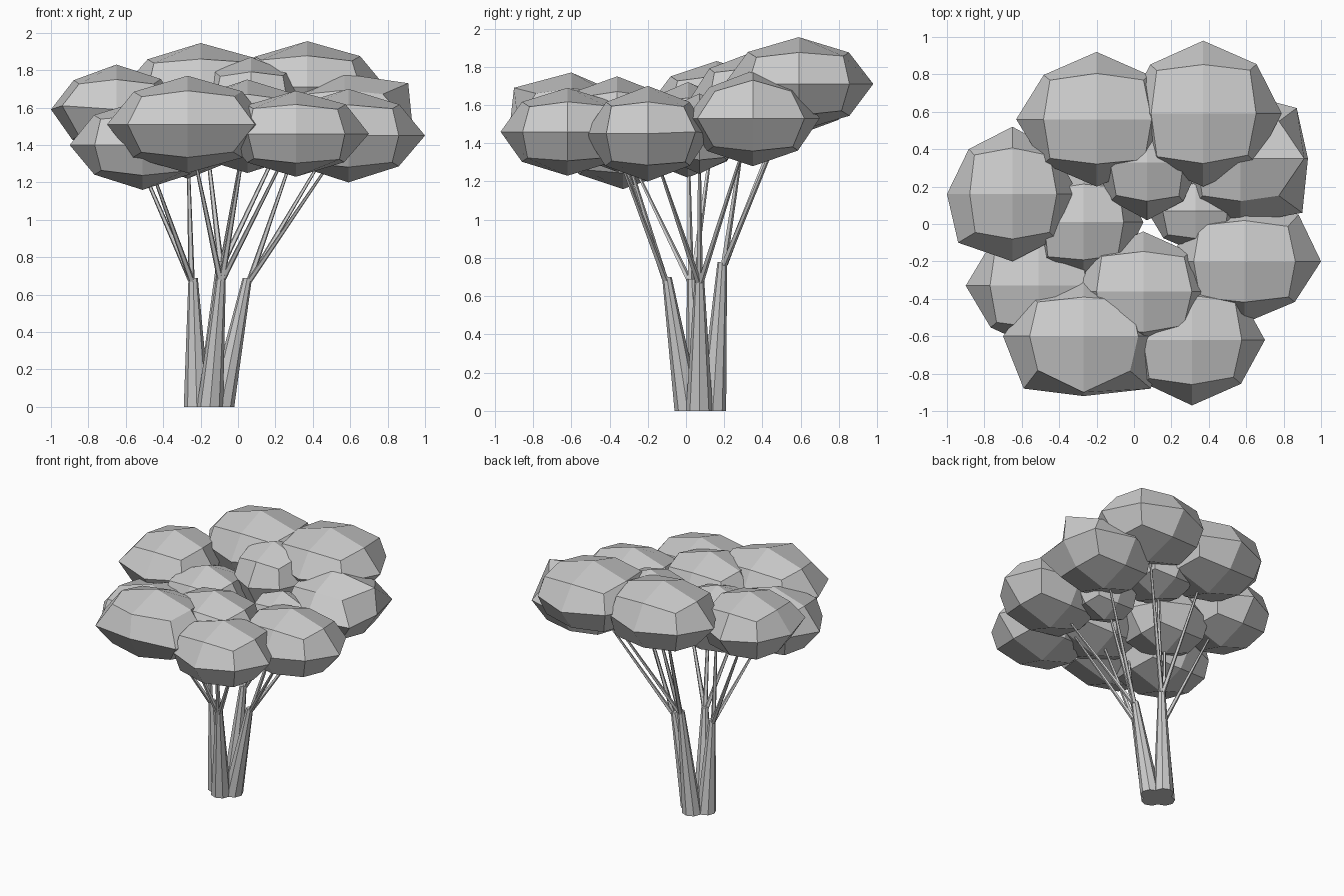
import bpy, bmesh, random
from mathutils import Vector

random.seed(4)
if "Cube" in bpy.data.objects:
    bpy.data.objects.remove(bpy.data.objects["Cube"], do_unlink=True)

grey = bpy.data.materials.new("pale_grey")
grey.use_nodes = True
COLOUR = (0.6, 0.6, 0.6, 1)
grey.diffuse_color = COLOUR
grey.node_tree.nodes["Principled BSDF"].inputs["Base Color"].default_value = COLOUR


def finish(name, bm):
    bmesh.ops.recalc_face_normals(bm, faces=bm.faces)
    mesh = bpy.data.meshes.new(name)
    bm.to_mesh(mesh)
    bm.free()
    mesh.materials.append(grey)
    obj = bpy.data.objects.new(name, mesh)
    bpy.context.collection.objects.link(obj)


def leaf_clump(name, centre, radii, spurs):
    """Faceted ball: a cube split once per side, pushed out to an uneven ellipsoid."""
    bm = bmesh.new()
    bmesh.ops.create_cube(bm, size=2)
    bmesh.ops.subdivide_edges(bm, edges=bm.edges[:], cuts=1, use_grid_fill=True)
    for v in bm.verts:
        axes = sum(abs(c) > 0.5 for c in v.co)
        d = v.co.normalized()
        if axes == 2:
            d *= random.uniform(0.92, 0.97)
        elif axes == 3:
            d *= random.uniform(0.98, 1.04)
        v.co = Vector(centre) + Vector(a * b for a, b in zip(d, radii))
    # Corners that stick out of the ball
    for spur in spurs:
        point = Vector(spur)
        nearest = min(bm.verts, key=lambda v: (v.co - point).length)
        nearest.co = point
    finish(name, bm)


def limb(name, start, end, r_start, r_end, sides):
    """Tapered limb with level ends."""
    bm = bmesh.new()
    bmesh.ops.create_cone(bm, cap_ends=True, segments=sides,
                          radius1=r_start, radius2=r_end, depth=1)
    start, end = Vector(start), Vector(end)
    for v in bm.verts:
        middle = start.lerp(end, v.co.z + 0.5)
        v.co = middle + Vector((v.co.x, v.co.y, 0))
    finish(name, bm)


# Crown: centre and radii of each clump
clumps = {
    "front_left": ((-0.27, -0.60, 1.51), (0.43, 0.32, 0.26)),
    "front_right": ((0.31, -0.62, 1.46), (0.39, 0.35, 0.23)),
    "side_right": ((0.59, -0.20, 1.45), (0.41, 0.33, 0.25)),
    "inner_front": ((0.05, -0.36, 1.50), (0.38, 0.32, 0.25)),
    "side_left": ((-0.51, -0.33, 1.40), (0.39, 0.34, 0.24)),
    "far_left": ((-0.65, 0.16, 1.59), (0.35, 0.36, 0.24)),
    "back_left": ((-0.20, 0.56, 1.69), (0.43, 0.36, 0.255)),
    "back_right": ((0.37, 0.59, 1.71), (0.42, 0.39, 0.245)),
    "far_right": ((0.57, 0.35, 1.53), (0.36, 0.35, 0.25)),
    "inner_back": ((0.07, 0.33, 1.63), (0.29, 0.31, 0.24)),
    "inner_right": ((0.33, 0.07, 1.45), (0.26, 0.22, 0.21)),
    "inner_left": ((-0.27, 0.01, 1.47), (0.32, 0.31, 0.25)),
}
spurs = {
    "front_left": ((-0.27, -0.90, 1.69), (0.09, -0.88, 1.51), (-0.59, -0.88, 1.51)),
    "far_right": ((0.91, 0.35, 1.73), (0.90, 0.06, 1.53), (0.87, 0.62, 1.53)),
    "far_left": ((-0.94, -0.10, 1.61),),
    "side_right": ((0.88, 0.05, 1.46),),
}
for name, (centre, radii) in clumps.items():
    leaf_clump(name + "_leaves", centre, radii, spurs.get(name, ()))

# Trunks: foot, fork and the clumps each one carries
trunks = {
    "left": ((-0.22, 0.07, 0), (-0.24, 0.03, 0.69),
             ("side_left", "far_left", "inner_left")),
    "front": ((-0.15, 0.01, 0), (-0.09, -0.10, 0.70),
              ("front_left", "front_right", "inner_front")),
    "right": ((-0.09, 0.07, 0), (0.05, 0.07, 0.69),
              ("side_right", "far_right", "inner_right")),
    "back": ((-0.15, 0.14, 0), (-0.09, 0.19, 0.78),
             ("back_left", "back_right", "inner_back")),
}
for side, (foot, fork, carried) in trunks.items():
    limb(side + "_trunk", foot, fork, 0.07, 0.025, 8)
    for target in carried:
        tip = Vector(clumps[target][0])
        tip.y = max(tip.y, -0.40)
        base = Vector(fork)
        base += Vector((tip.x - base.x, tip.y - base.y, 0)).normalized() * 0.01
        base.z -= 0.02
        limb(target + "_branch", base, tip, 0.018, 0.006, 5)
